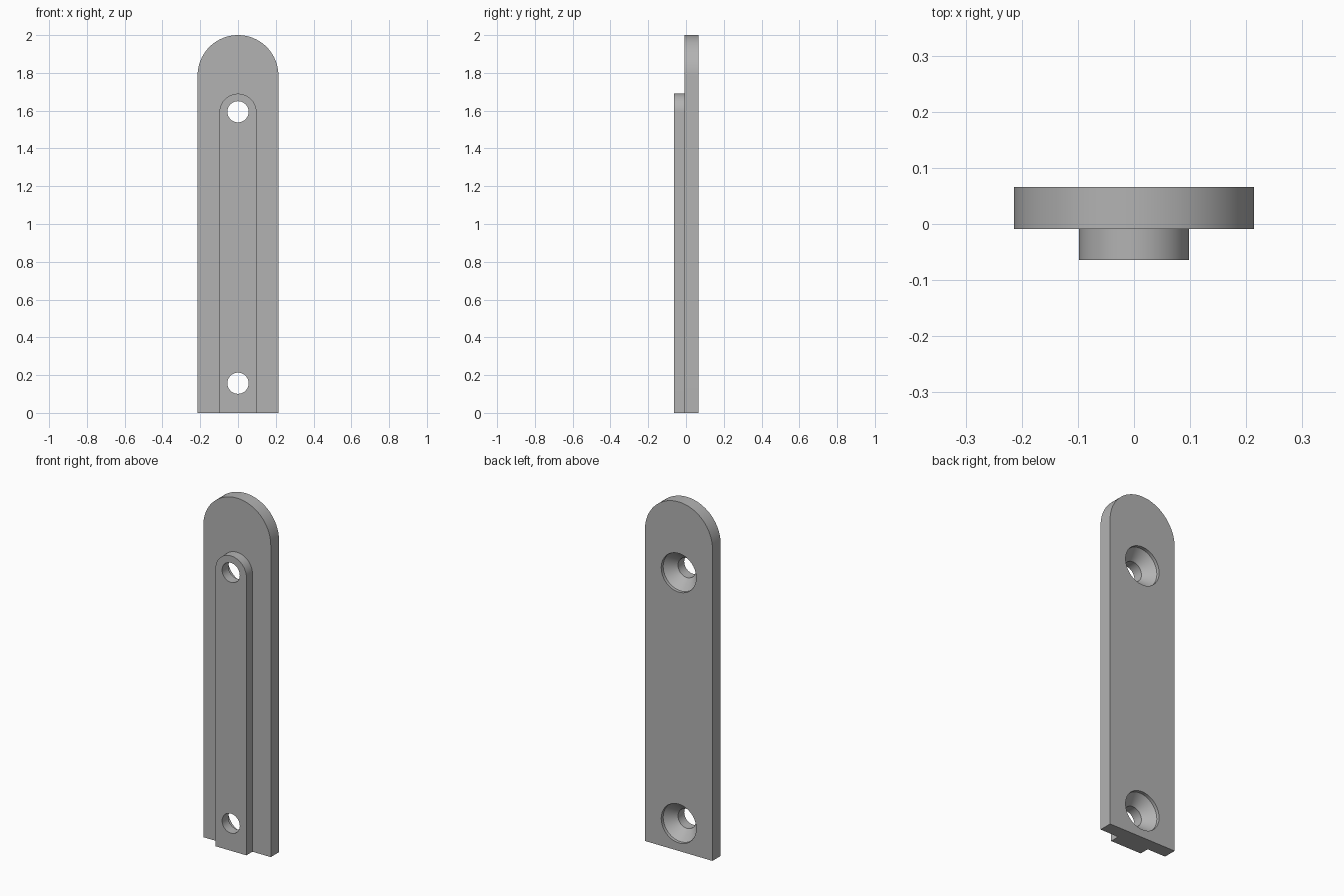
import bpy, bmesh, math

if "Cube" in bpy.data.objects:
    bpy.data.objects.remove(bpy.data.objects["Cube"])

grey = bpy.data.materials.new("plain grey")
grey.diffuse_color = (0.45, 0.45, 0.45, 1)
grey.use_nodes = True
grey.node_tree.nodes["Principled BSDF"].inputs["Base Color"].default_value = grey.diffuse_color


def make_object(name, bm):
    bmesh.ops.recalc_face_normals(bm, faces=bm.faces)
    mesh = bpy.data.meshes.new(name)
    bm.to_mesh(mesh)
    bm.free()
    mesh.materials.append(grey)
    ob = bpy.data.objects.new(name, mesh)
    bpy.context.collection.objects.link(ob)
    return ob


def round_top_slab(name, radius, height, y0, y1, steps=48):
    """Straight-sided slab with a half-round top, extruded along y."""
    bm = bmesh.new()
    points = [(-radius, 0), (radius, 0)]
    for i in range(steps + 1):
        a = math.pi * i / steps
        points.append((radius * math.cos(a), height - radius + radius * math.sin(a)))
    face = bm.faces.new([bm.verts.new((x, y0, z)) for x, z in points])
    out = bmesh.ops.extrude_face_region(bm, geom=[face])
    moved = [v for v in out["geom"] if isinstance(v, bmesh.types.BMVert)]
    bmesh.ops.translate(bm, verts=moved, vec=(0, y1 - y0, 0))
    return make_object(name, bm)


def screw_cutter(name, z, profile, steps=64):
    """Turned (radius, y) profile around the y axis, capped at both ends."""
    bm = bmesh.new()
    rings = [[bm.verts.new((r * math.cos(2 * math.pi * i / steps), y,
                            z + r * math.sin(2 * math.pi * i / steps)))
              for i in range(steps)] for r, y in profile]
    for a, b in zip(rings, rings[1:]):
        for i in range(steps):
            j = (i + 1) % steps
            bm.faces.new((a[i], a[j], b[j], b[i]))
    bm.faces.new(rings[0])
    bm.faces.new(rings[-1])
    ob = make_object(name, bm)
    ob.hide_render = True
    ob.hide_viewport = True
    return ob


def add_boolean(ob, cutter, operation):
    mod = ob.modifiers.new(cutter.name, "BOOLEAN")
    mod.object = cutter
    mod.operation = operation
    mod.solver = "EXACT"


BACK, STEP, FRONT = 0.066, -0.009, -0.064

# Back plate with the narrow raised rail on its front
plate = round_top_slab("mounting_plate", 0.214, 2.0, STEP, BACK)
rail = round_top_slab("rail", 0.098, 1.69, FRONT, STEP + 0.02)
rail.hide_render = True
add_boolean(plate, rail, "UNION")

# Countersunk screw holes: through bore, cone, short rim at the back
hole_profile = [(0.056, FRONT - 0.05), (0.056, BACK - 0.074),
                (0.111, BACK - 0.018), (0.111, BACK + 0.05)]
holes = [screw_cutter(f"{n}_hole_cutter", z, hole_profile)
         for n, z in (("lower", 0.157), ("upper", 1.594))]
for hole in holes:
    add_boolean(plate, hole, "DIFFERENCE")

# Apply the cuts and remove the helper solids
bpy.context.view_layer.objects.active = plate
plate.select_set(True)
for mod in list(plate.modifiers):
    bpy.ops.object.modifier_apply(modifier=mod.name)
for helper in [rail] + holes:
    bpy.data.objects.remove(helper)
bpy.ops.object.shade_smooth_by_angle(angle=math.radians(30))
